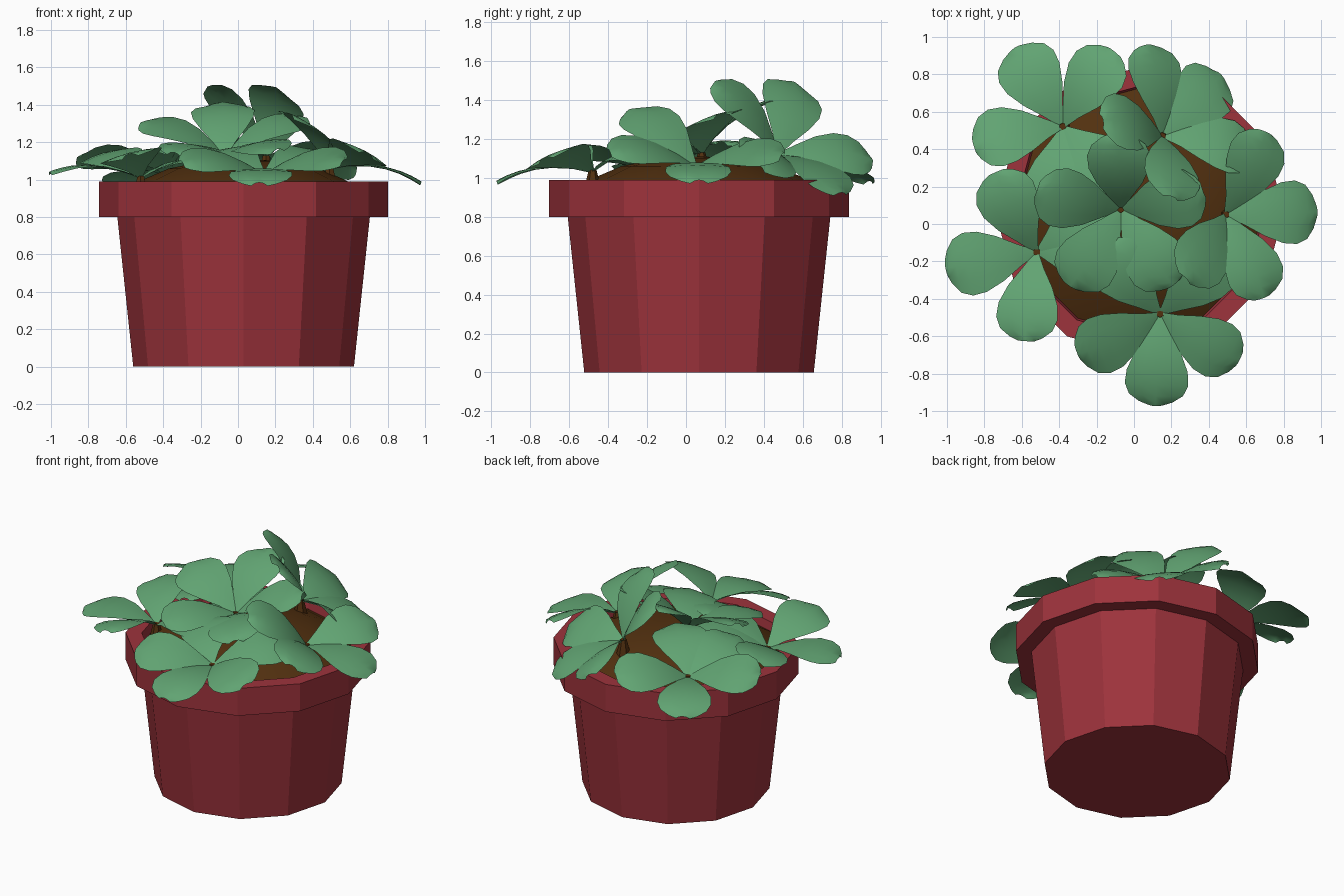
import bpy, bmesh, math
from mathutils import Matrix, Vector

if "Cube" in bpy.data.objects:
    bpy.data.objects.remove(bpy.data.objects["Cube"])

CX, CY = 0.03, 0.067


def material(name, color):
    m = bpy.data.materials.new(name)
    m.diffuse_color = (*color, 1)
    m.use_nodes = True
    m.node_tree.nodes["Principled BSDF"].inputs["Base Color"].default_value = m.diffuse_color
    return m


RED = material("red_glaze", (0.34, 0.033, 0.045))
GREEN = material("leaf_green", (0.12, 0.37, 0.17))
BROWN = material("soil_brown", (0.085, 0.03, 0.005))


def finish(name, bm, mat, smooth):
    me = bpy.data.meshes.new(name)
    for f in bm.faces:
        f.smooth = smooth
    bm.to_mesh(me)
    bm.free()
    me.materials.append(mat)
    ob = bpy.data.objects.new(name, me)
    bpy.context.collection.objects.link(ob)
    return ob


def lathe(name, profile, mat, smooth=False, n=12):
    """Revolve (radius, z) points; zero radius makes a pole."""
    bm = bmesh.new()
    rings = []
    for r, z in profile:
        if r == 0:
            rings.append([bm.verts.new((CX, CY, z))] * n)
        else:
            rings.append([bm.verts.new((CX + r * math.cos(2 * math.pi * i / n),
                                        CY + r * math.sin(2 * math.pi * i / n), z)) for i in range(n)])
    for a, b in zip(rings, rings[1:]):
        for i in range(n):
            j = (i + 1) % n
            bm.faces.new(list(dict.fromkeys((a[i], a[j], b[j], b[i]))))
    return finish(name, bm, mat, smooth)


# Pot with thick lip, and the soil mound inside it
lathe("pot", [(0, 0), (0.59, 0), (0.675, 0.8), (0.772, 0.8), (0.772, 0.99), (0.67, 0.99), (0.65, 0.88)], RED)
lathe("soil", [(0.66, 0.93), (0.54, 1.0), (0.4, 1.06), (0.2, 1.1), (0, 1.11)], BROWN, True)

# Leaf: (distance along, half width) outline, arching upward then levelling out
OUTLINE = [(0, 0.01), (0.18, 0.06), (0.38, 0.122), (0.58, 0.163), (0.74, 0.17),
           (0.87, 0.145), (0.96, 0.09), (1, 0.045)]
LENGTH = 0.485


def add_leaf(bm, matrix):
    rows = []
    for u, w in OUTLINE:
        row = []
        for s in (-1, -0.5, 0, 0.5, 1):
            z = LENGTH * (0.78 * u - 0.45 * u * u) - 0.02 * s * s * u
            row.append(bm.verts.new(matrix @ Vector((LENGTH * u * 0.97, s * w, z))))
        rows.append(row)
    for a, b in zip(rows, rows[1:]):
        for i in range(4):
            bm.faces.new((a[i], b[i], b[i + 1], a[i + 1]))


def rosette(name, base, lean_dir, lean, angles, droop=0):
    """Leaves around a centre (angles from lean_dir), the ring leaning that way; inner leaves droop."""
    bm = bmesh.new()
    turn = Matrix.Rotation(math.radians(lean_dir), 4, 'Z')
    tilt = Matrix.Rotation(math.radians(lean), 4, 'Y')
    for a in angles:
        spin = Matrix.Rotation(math.radians(a), 4, 'Z')
        pitch = Matrix.Rotation(math.radians(droop if abs(a) > 100 else 0), 4, 'Y')
        add_leaf(bm, Matrix.Translation(base) @ turn @ tilt @ spin @ pitch)
    finish(name, bm, GREEN, True)
    # small soil-coloured stub that the leaves grow from
    bm = bmesh.new()
    bmesh.ops.create_cone(bm, cap_ends=True, segments=6, radius1=0.05, radius2=0.02, depth=0.12,
                          matrix=Matrix.Translation(Vector(base) - Vector((0, 0, 0.05))))
    finish(name.replace("leaves", "stub"), bm, BROWN, False)


# Leaf clusters: one in the middle, five leaning out over the lip
rosette("centre_leaves", (-0.07, 0.08, 1.12), 265, 18, (-174, -104, -30, 42, 114))
rosette("back_left_leaves", (-0.38, 0.52, 1.03), 124, 24, (-74, -3, 73, 140, 190), 24)
rosette("back_right_leaves", (0.15, 0.47, 1.12), 42, 42, (-144, -57, 4, 62, 144))
rosette("left_leaves", (-0.52, -0.15, 1.01), 190, 15, (-160, -77, 0, 77, 165), 22)
rosette("right_leaves", (0.49, 0.05, 1.06), 2, 27, (-135, -74, 0, 68))
rosette("front_leaves", (0.14, -0.48, 1.03), 267, 24, (-66, 0, 68, -138, 138), 24)
